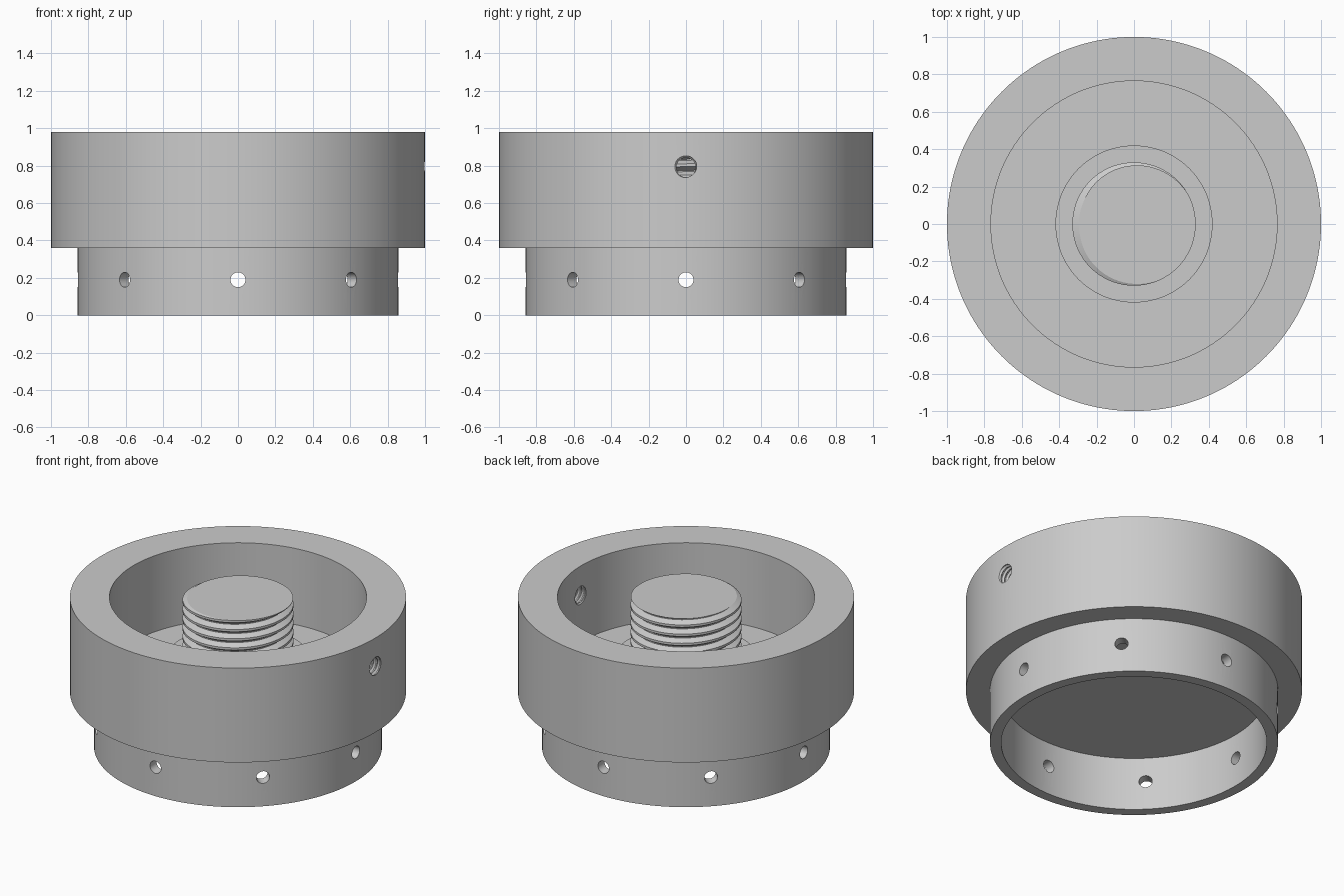
import bpy, bmesh, math
from mathutils import Matrix, Vector

old = bpy.data.objects.get("Cube")
if old:
    bpy.data.objects.remove(old, do_unlink=True)

grey = bpy.data.materials.new("plain grey")
grey.use_nodes = True
GREY = (0.6, 0.6, 0.6, 1)
grey.diffuse_color = GREY
grey.node_tree.nodes["Principled BSDF"].inputs["Base Color"].default_value = GREY


def to_object(name, bm):
    bmesh.ops.recalc_face_normals(bm, faces=bm.faces[:])
    mesh = bpy.data.meshes.new(name)
    bm.to_mesh(mesh)
    bm.free()
    mesh.materials.append(grey)
    obj = bpy.data.objects.new(name, mesh)
    bpy.context.scene.collection.objects.link(obj)
    return obj


def activate(obj):
    bpy.ops.object.select_all(action='DESELECT')
    obj.select_set(True)
    bpy.context.view_layer.objects.active = obj


def lathe(name, profile, steps=160):
    """Spin an (r, z) profile around the z axis."""
    bm = bmesh.new()
    verts = [bm.verts.new((r, 0, z)) for r, z in profile]
    edges = [bm.edges.new(pair) for pair in zip(verts, verts[1:])]
    bmesh.ops.spin(bm, geom=verts + edges, cent=(0, 0, 0), axis=(0, 0, 1),
                   angle=math.tau, steps=steps)
    bmesh.ops.remove_doubles(bm, verts=bm.verts[:], dist=1e-5)
    return to_object(name, bm)


def threaded_rod(name, crest, root, pitch, low, high, steps, phase=0.0):
    """Sweep a thread profile along a helix, then trim and cap both ends."""
    bm = bmesh.new()
    profile = [(crest, 0), (crest, 0.25), (root, 0.55), (root, 0.65), (crest, 1)]
    turns = math.ceil((high - low) / pitch) + 4
    previous = None
    for i in range(turns * steps + 1):
        a = math.tau * i / steps + phase
        base = low + pitch * (i / steps - 2)
        row = [bm.verts.new((r * math.cos(a), r * math.sin(a), base + t * pitch))
               for r, t in profile]
        if previous:
            for j in range(len(row) - 1):
                bm.faces.new((previous[j], row[j], row[j + 1], previous[j + 1]))
        previous = row
    bmesh.ops.remove_doubles(bm, verts=bm.verts[:], dist=pitch * 1e-3)
    for z, direction in ((high, 1), (low, -1)):
        cut = bmesh.ops.bisect_plane(
            bm, geom=bm.verts[:] + bm.edges[:] + bm.faces[:], dist=1e-6,
            plane_co=(0, 0, z), plane_no=(0, 0, direction), clear_outer=True)
        rim = [e for e in cut["geom_cut"]
               if isinstance(e, bmesh.types.BMEdge) and e.is_boundary]
        bmesh.ops.edgeloop_fill(bm, edges=rim)
    return to_object(name, bm)


def cut_away(target, cutter):
    cutter.hide_render = True
    mod = target.modifiers.new("cut", 'BOOLEAN')
    mod.operation = 'DIFFERENCE'
    mod.solver = 'EXACT'
    mod.object = cutter
    activate(target)
    bpy.ops.object.modifier_apply(modifier=mod.name)
    bpy.data.objects.remove(cutter, do_unlink=True)


# Stepped housing: open cup above, hollow skirt below
housing = lathe("housing", [
    (0, 0.35), (0.79, 0.35), (0.79, 0), (0.857, 0), (0.857, 0.36), (1, 0.36),
    (1, 0.98), (0.765, 0.98), (0.765, 0.48), (0, 0.48)])

# Eight pin holes around the skirt, drilled as four full-width bores
for k in range(4):
    bm = bmesh.new()
    turn = Matrix.Rotation(k * math.pi / 4, 4, 'Z') @ Matrix.Rotation(math.pi / 2, 4, 'Y')
    bmesh.ops.create_cone(bm, cap_ends=True, segments=32, radius1=0.04, radius2=0.04,
                          depth=2, matrix=Matrix.Translation((0, 0, 0.19)) @ turn)
    cut_away(housing, to_object("bore_cutter", bm))

# Threaded set-screw hole through the left wall
tap = threaded_rod("tap_cutter", 0.0625, 0.052, 0.028, 0.7, 1.06, 32)
tap.data.transform(Matrix.Translation((0, 0, 0.79)) @ Matrix.Rotation(math.pi / 2, 4, 'Y'))
cut_away(housing, tap)

# Raised collar and threaded stud in the middle of the cup
collar = lathe("collar", [(0, 0.47), (0.42, 0.47), (0.42, 0.59), (0, 0.59)], 96)
stud = threaded_rod("threaded_stud", 0.33, 0.295, 0.06, 0.58, 0.98, 72, math.radians(150))

for part in (housing, collar, stud):
    activate(part)
    bpy.ops.object.shade_smooth_by_angle(angle=math.radians(25))
